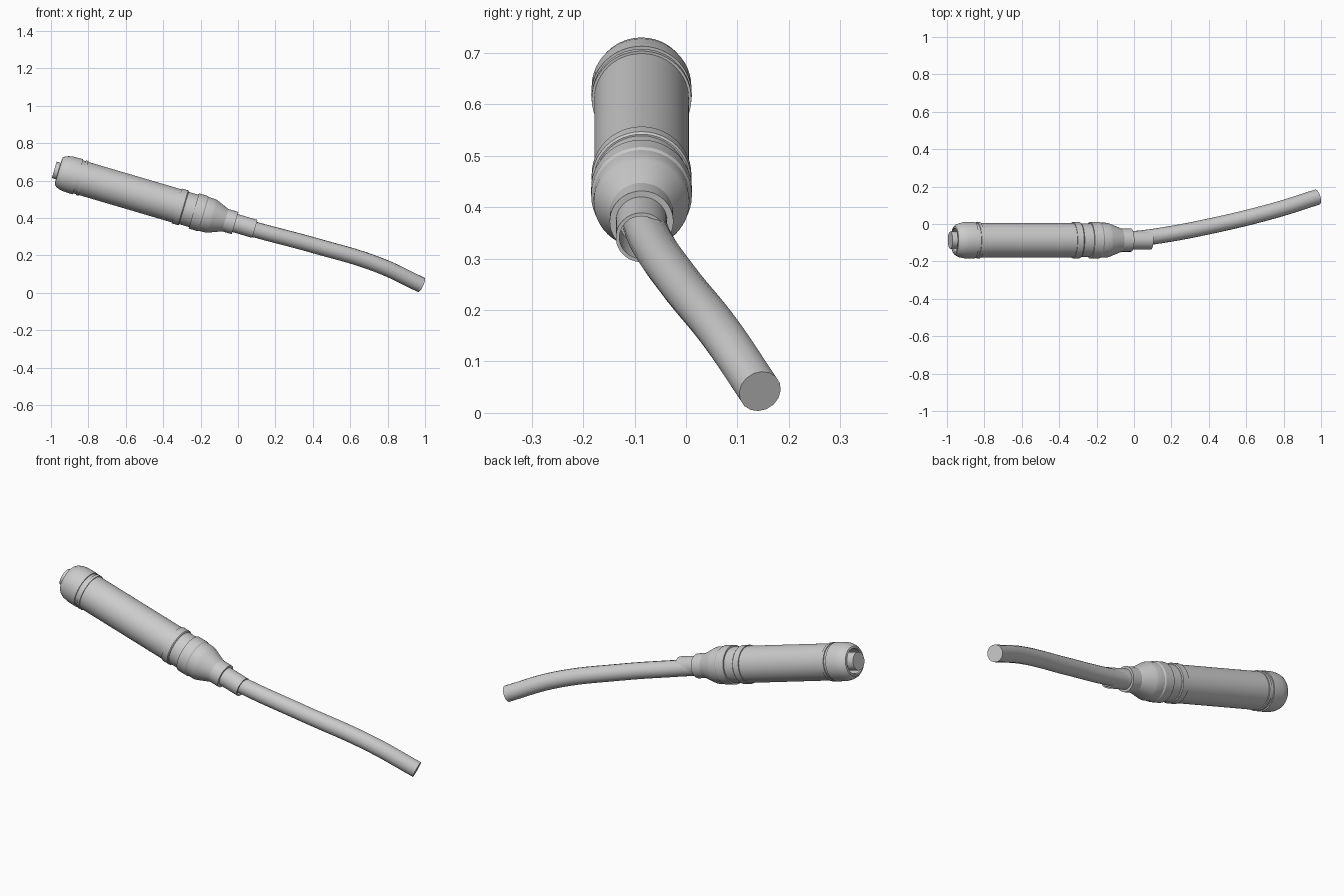
import bpy, bmesh, math
from mathutils import Vector

cube = bpy.data.objects.get("Cube")
if cube:
    bpy.data.objects.remove(cube, do_unlink=True)

GREY = (0.6, 0.6, 0.6, 1.0)
mat = bpy.data.materials.new("light grey")
mat.use_nodes = True
mat.diffuse_color = GREY
mat.node_tree.nodes["Principled BSDF"].inputs["Base Color"].default_value = GREY

TILT = math.radians(16.4)
CENTRE = Vector((-0.5, -0.0865, 0.515))


def finish(obj):
    """Apply the colour and smooth the round walls, keeping rims sharp."""
    obj.data.materials.clear()
    obj.data.materials.append(mat)
    bpy.ops.object.select_all(action='DESELECT')
    obj.select_set(True)
    bpy.context.view_layer.objects.active = obj
    bpy.ops.object.shade_smooth_by_angle(angle=math.radians(28))


def lathe(name, profile, steps=48):
    """Revolve (distance, radius) points about the tilted connector axis."""
    bm = bmesh.new()
    verts = [bm.verts.new((r, 0, t)) for t, r in profile]
    edges = [bm.edges.new(pair) for pair in zip(verts, verts[1:])]
    bmesh.ops.spin(bm, geom=verts + edges, cent=(0, 0, 0), axis=(0, 0, 1),
                   angle=math.tau, steps=steps)
    bmesh.ops.remove_doubles(bm, verts=bm.verts, dist=1e-5)
    bmesh.ops.recalc_face_normals(bm, faces=bm.faces)
    mesh = bpy.data.meshes.new(name)
    bm.to_mesh(mesh)
    bm.free()
    obj = bpy.data.objects.new(name, mesh)
    bpy.context.collection.objects.link(obj)
    obj.location = CENTRE
    obj.rotation_euler = (0, math.pi / 2 + TILT, 0)
    finish(obj)
    return obj


# Hollow nose cap with a rounded lip and the contact core inside it
lathe("nose_cap", [(-0.36, 0), (-0.36, 0.058), (-0.475, 0.062), (-0.48, 0.066),
                   (-0.478, 0.075), (-0.468, 0.084), (-0.45, 0.092),
                   (-0.425, 0.097), (-0.37, 0.098), (-0.37, 0.092),
                   (-0.355, 0.092), (-0.355, 0.097), (-0.34, 0.097), (-0.34, 0)])
lathe("contact_core", [(-0.35, 0), (-0.35, 0.046), (-0.503, 0.046), (-0.503, 0)])

# Long barrel
lathe("barrel", [(-0.35, 0), (-0.35, 0.092), (0.19, 0.092), (0.19, 0)])

# Raised rings, rear collar and cone
lathe("barrel_ring", [(0.18, 0), (0.18, 0.097), (0.215, 0.097),
                      (0.22, 0.093), (0.22, 0)])
lathe("rear_collar", [(0.19, 0), (0.19, 0.09), (0.275, 0.09), (0.275, 0.098),
                      (0.325, 0.098), (0.332, 0.094), (0.37, 0.093),
                      (0.383, 0.089), (0.46, 0.058), (0.46, 0)])
lathe("neck_ring", [(0.45, 0), (0.45, 0.062), (0.505, 0.062), (0.505, 0)])

# Open cable sleeve
lathe("cable_sleeve", [(0.49, 0), (0.49, 0.05), (0.615, 0.05),
                       (0.615, 0.043), (0.51, 0.043), (0.51, 0)])

# Bent cable
path = [(-0.03, -0.083, 0.372), (0.1, -0.068, 0.335), (0.4, -0.013, 0.255),
        (0.75, 0.072, 0.149), (0.98, 0.144, 0.042)]
curve = bpy.data.curves.new("cable", 'CURVE')
curve.dimensions = '3D'
curve.bevel_depth = 0.042
curve.bevel_resolution = 6
curve.resolution_u = 8
curve.use_fill_caps = True
spline = curve.splines.new('BEZIER')
spline.bezier_points.add(len(path) - 1)
for point, co in zip(spline.bezier_points, path):
    point.co = co
    point.handle_left_type = point.handle_right_type = 'AUTO'
cable = bpy.data.objects.new("cable", curve)
bpy.context.collection.objects.link(cable)
bpy.ops.object.select_all(action='DESELECT')
cable.select_set(True)
bpy.context.view_layer.objects.active = cable
bpy.ops.object.convert(target='MESH')
cable = bpy.context.view_layer.objects.active

# Weld the end caps to the cable wall
bm = bmesh.new()
bm.from_mesh(cable.data)
bmesh.ops.remove_doubles(bm, verts=bm.verts, dist=1e-5)
bmesh.ops.recalc_face_normals(bm, faces=bm.faces)
bm.to_mesh(cable.data)
bm.free()
finish(cable)
